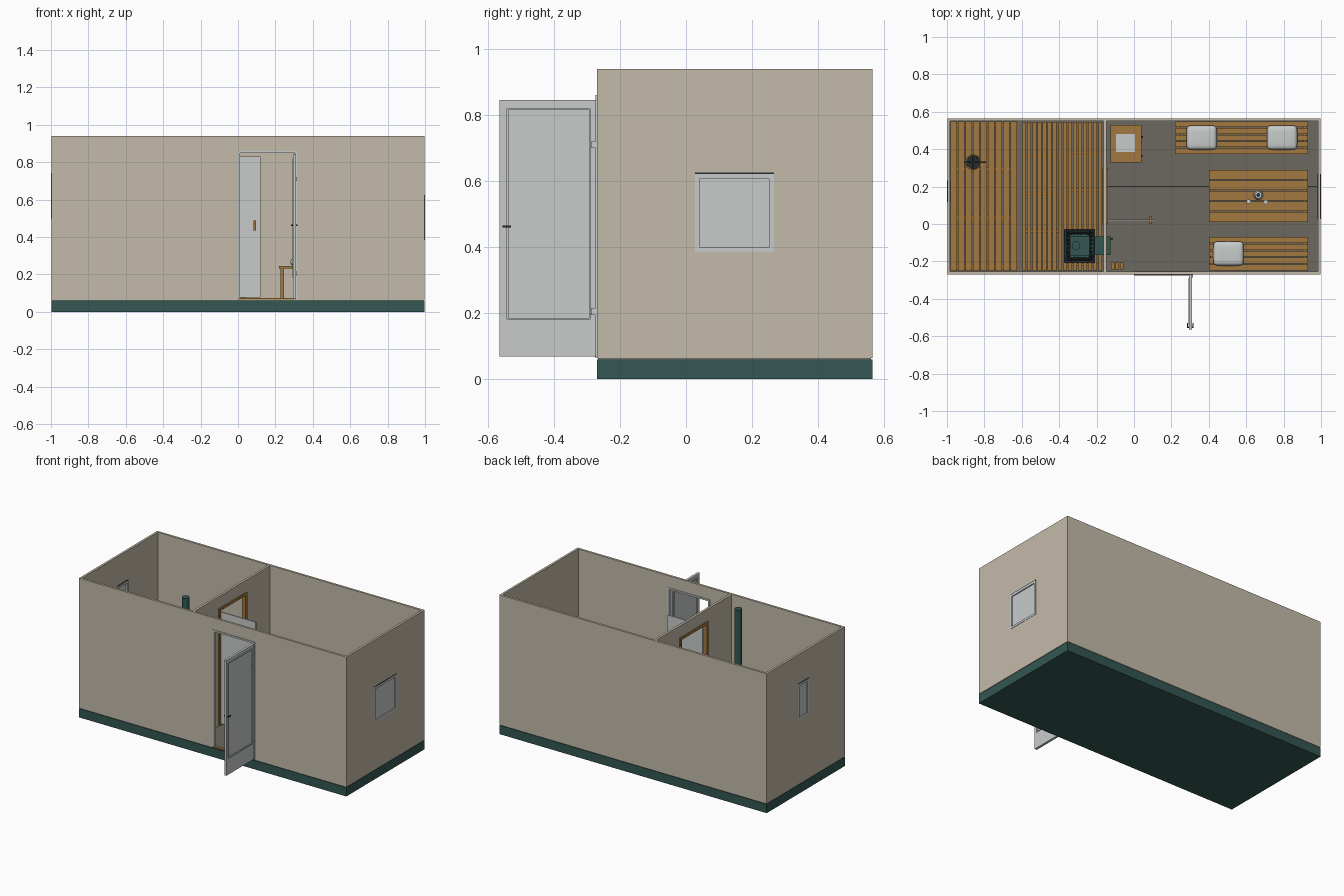
import bpy, bmesh, math, random
from mathutils import Vector, Matrix

if "Cube" in bpy.data.objects:
    bpy.data.objects.remove(bpy.data.objects["Cube"])

random.seed(4)

def material(name, rgb):
    m = bpy.data.materials.new(name)
    m.diffuse_color = (*rgb, 1)
    m.use_nodes = True
    m.node_tree.nodes["Principled BSDF"].inputs["Base Color"].default_value = m.diffuse_color
    return m

BEIGE = material("beige_wall", (0.55, 0.50, 0.40))
GREEN = material("dark_green", (0.034, 0.095, 0.084))
LIGHT = material("light_grey", (0.58, 0.60, 0.60))
WOOD = material("wood", (0.37, 0.19, 0.05))
FLOOR = material("floor_grey", (0.145, 0.14, 0.115))
DARK = material("charcoal", (0.02, 0.025, 0.025))

def finish(name, bm, mat, smooth=False):
    bmesh.ops.recalc_face_normals(bm, faces=bm.faces)
    me = bpy.data.meshes.new(name)
    bm.to_mesh(me)
    bm.free()
    me.materials.append(mat)
    ob = bpy.data.objects.new(name, me)
    bpy.context.collection.objects.link(ob)
    if smooth:
        bpy.context.view_layer.objects.active = ob
        bpy.ops.object.select_all(action='DESELECT')
        ob.select_set(True)
        bpy.ops.object.shade_smooth_by_angle()
    return ob

def boxes(name, mat, *spans):
    """One object from boxes given as (x0, x1, y0, y1, z0, z1)."""
    bm = bmesh.new()
    for x0, x1, y0, y1, z0, z1 in spans:
        mtx = Matrix.Translation(((x0 + x1) / 2, (y0 + y1) / 2, (z0 + z1) / 2)) @ \
            Matrix.Diagonal((x1 - x0, y1 - y0, z1 - z0, 1))
        bmesh.ops.create_cube(bm, size=1, matrix=mtx)
    return finish(name, bm, mat)

def tube(name, mat, x, y, z0, z1, r0, r1=None, seg=24):
    bm = bmesh.new()
    bmesh.ops.create_cone(bm, cap_ends=True, segments=seg, radius1=r0,
                          radius2=r0 if r1 is None else r1, depth=z1 - z0,
                          matrix=Matrix.Translation((x, y, (z0 + z1) / 2)))
    return finish(name, bm, mat, True)

def cut(ob, *spans):
    for i, s in enumerate(spans):
        c = boxes(f"{ob.name}_cutter_{i}", DARK, s)
        c.hide_render = True
        c.hide_set(True)
        mod = ob.modifiers.new("opening", 'BOOLEAN')
        mod.operation, mod.solver, mod.object = 'DIFFERENCE', 'EXACT', c

def frame_yz(x0, x1, y0, y1, z0, z1, w):
    """Four bars around a rectangle lying across x."""
    return [(x0, x1, y0, y0 + w, z0, z1), (x0, x1, y1 - w, y1, z0, z1),
            (x0, x1, y0 + w, y1 - w, z0, z0 + w), (x0, x1, y0 + w, y1 - w, z1 - w, z1)]

def slats(a0, a1, n, gap):
    pitch = (a1 - a0 + gap) / n
    return [(a0 + i * pitch, a0 + (i + 1) * pitch - gap) for i in range(n)]

XW, Y0, Y1, T, FZ, TOP = 0.998, -0.27, 0.565, 0.015, 0.066, 0.94

# Base, floor and outer walls
boxes("base", GREEN, (-XW, XW, Y0, Y1, 0, 0.06))
boxes("floor", FLOOR, (-XW + .004, XW - .004, Y0 + .004, Y1 - .004, 0.06, FZ))
boxes("floor_seam", DARK, (-0.145, XW - T, 0.197, 0.203, FZ, FZ + .001))
walls = boxes("walls", BEIGE, (-XW, XW, Y0, Y1, 0.064, TOP))
cut(walls, (-XW + T, XW - T, Y0 + T, Y1 - T, 0, 1.1),
    (0.01, 0.305, Y0 - .1, Y0 + .1, 0.07, 0.85),
    (0.9, 1.1, 0.035, 0.26, 0.39, 0.615),
    (-1.1, -0.9, 0.125, 0.225, 0.505, 0.735))

# Partition with a framed opening
partition = boxes("partition", BEIGE, (-0.162, -0.146, Y0 + T, Y1 - T, FZ, TOP - .002))
cut(partition, (-0.3, 0, 0.015, 0.285, 0.07, 0.84))
boxes("inner_door_frame", WOOD, *frame_yz(-0.168, -0.14, 0.0, 0.30, FZ, 0.858, 0.018))
boxes("inner_glass_door", LIGHT, (-0.14, 0.12, 0.016, 0.024, 0.078, 0.832))
boxes("inner_door_handle", WOOD, (0.083, 0.097, 0.0, 0.04, 0.435, 0.49))

# Windows
for side, y0, y1, z0, z1 in ((1, 0.028, 0.266, 0.385, 0.622), (-1, 0.118, 0.232, 0.50, 0.74)):
    tag = "right" if side > 0 else "left"
    def sx(a, b): return tuple(sorted((side * a, side * b)))
    boxes(f"{tag}_window_frame", LIGHT, *frame_yz(*sx(0.978, 1.0), y0, y1, z0, z1, 0.014))
    boxes(f"{tag}_window_pane", LIGHT, (*sx(0.988, 0.993), y0 + .01, y1 - .01, z0 + .01, z1 - .01))
    boxes(f"{tag}_window_drip", DARK, (*sx(0.98, 1.0), y0, y1, z1, z1 + .004))

# Entrance frame, threshold and open door
boxes("entrance_frame", LIGHT,
      (0.0, 0.011, Y0 - .004, Y0 + T + .004, FZ, 0.86), (0.304, 0.316, Y0 - .004, Y0 + T + .004, FZ, 0.86),
      (0.011, 0.304, Y0 - .004, Y0 + T + .004, 0.849, 0.86))
boxes("threshold", WOOD, (0.0, 0.31, Y0 - .005, Y0 + T, FZ, 0.074))
boxes("entrance_door", LIGHT,
      (0.293, 0.309, -0.565, -0.548, 0.068, 0.845), (0.293, 0.309, -0.284, -0.272, 0.068, 0.845),
      (0.293, 0.309, -0.548, -0.284, 0.068, 0.175), (0.293, 0.309, -0.548, -0.284, 0.825, 0.845))
boxes("entrance_door_panel", LIGHT, (0.297, 0.305, -0.55, -0.282, 0.17, 0.83))
boxes("entrance_door_beading", LIGHT, *frame_yz(0.292, 0.310, -0.543, -0.289, 0.18, 0.82, 0.005))
boxes("entrance_door_handle", DARK, (0.284, 0.318, -0.556, -0.549, 0.459, 0.466),
      (0.284, 0.288, -0.556, -0.53, 0.459, 0.466), (0.314, 0.318, -0.556, -0.53, 0.459, 0.466))
boxes("entrance_hinges", LIGHT, *[(0.309, 0.315, -0.287, -0.272, z, z + .02) for z in (0.195, 0.70)])

# Sauna bench with slats along its length
boxes("sauna_bench_slats", WOOD,
      *[(a, b, -0.25, 0.548, 0.30, 0.315) for a, b in slats(-0.982, -0.625, 9, 0.006)])
boxes("sauna_bench_frame", WOOD,
      *[(-0.98, -0.63, y, y + .025, 0.27, 0.30) for y in (-0.24, 0.02, 0.28, 0.515)],
      *[(x, x + .025, y, y + .025, FZ, 0.27) for x in (-0.975, -0.66) for y in (-0.24, 0.02, 0.28, 0.515)])

# Duckboards on the sauna floor
for name, xa, xb, ys in (("left", -0.598, -0.386, (-0.245, -0.045, 0.155, 0.355)),
                         ("right", -0.38, -0.17, (-0.225, -0.025, 0.175, 0.375))):
    boxes(f"{name}_duckboard", WOOD,
          *[(a, b, -0.248, 0.546, 0.078, 0.088) for a, b in slats(xa, xb, 8, 0.006)],
          *[(xa, xb, y, y + .015, FZ, 0.078) for y in ys])

# Stove with stones, flue and firebox through the partition
boxes("stove_body", GREEN, (-0.368, -0.214, -0.202, -0.032, 0.088, 0.34))
boxes("stove_rim", DARK, (-0.374, -0.208, -0.208, -0.196, 0.33, 0.365), (-0.374, -0.208, -0.038, -0.026, 0.33, 0.365),
      (-0.374, -0.362, -0.196, -0.038, 0.33, 0.365), (-0.22, -0.208, -0.196, -0.038, 0.33, 0.365))
boxes("stove_core", GREEN, (-0.342, -0.238, -0.168, -0.066, 0.33, 0.36))
bm = bmesh.new()
for i in range(8):
    t = -0.075 + 0.15 * i / 7
    for px, py in ((t * .85, -0.07), (t * .85, 0.07), (-0.06, t), (0.06, t)):
        pos = Vector((-0.291 + px, -0.117 + py, 0.348 + random.uniform(0, .008)))
        rot = Matrix.Rotation(random.uniform(0, 3), 4, 'Z')
        bmesh.ops.create_icosphere(bm, subdivisions=1, radius=random.uniform(.009, .013),
                                   matrix=Matrix.Translation(pos) @ rot)
finish("stove_stones", bm, DARK)
tube("stove_flue", GREEN, -0.31, -0.115, 0.34, 0.938, 0.023)
boxes("stove_tunnel", GREEN, (-0.214, -0.14, -0.165, -0.068, 0.10, 0.29))
boxes("firebox_door", GREEN, (-0.14, -0.125, -0.165, -0.068, 0.10, 0.29))
boxes("firebox_handle", DARK, (-0.125, -0.112, -0.083, -0.075, 0.17, 0.22))

# Firewood stack beside the stove
boxes("firewood", WOOD, *[(-0.122 + i * .023, -0.102 + i * .023, -0.242, -0.207, FZ + j * .022, FZ + .019 + j * .022)
                          for i in range(3) for j in range(5)])

# Water bucket and ladle
bm = bmesh.new()
rings = []
for r, z in ((0.0, 0.316), (0.034, 0.316), (0.042, 0.385), (0.037, 0.385), (0.031, 0.325), (0.0, 0.325)):
    rings.append(bm.verts.new((r, 0, z)))
edges = [bm.edges.new(p) for p in zip(rings, rings[1:])]
bmesh.ops.spin(bm, geom=rings + edges, cent=(0, 0, 0), axis=(0, 0, 1), angle=math.tau, steps=20)
bmesh.ops.remove_doubles(bm, verts=bm.verts, dist=1e-4)
bmesh.ops.translate(bm, verts=bm.verts, vec=(-0.86, 0.33, 0))
finish("bucket", bm, WOOD, True)
for z, r in ((0.335, 0.0372), (0.37, 0.0412)):
    tube("bucket_hoop", DARK, -0.86, 0.33, z, z + .008, r).scale = (1, 1, 1)
boxes("ladle", DARK, (-0.91, -0.79, 0.327, 0.334, 0.386, 0.391), (-0.864, -0.858, 0.288, 0.372, 0.386, 0.391))

# Table and benches with slatted tops
def slatted(name, x0, x1, y0, y1, z, n):
    boxes(f"{name}_top", WOOD, *[(x0, x1, a, b, z - .012, z) for a, b in slats(y0, y1, n, 0.005)])
    legs = [(x, x + .018, y, y + .018, FZ, z - .03) for x in (x0 + .008, x1 - .026) for y in (y0 + .008, y1 - .026)]
    rails = [(x, x + .018, y0 + .008, y1 - .008, z - .03, z - .012) for x in (x0 + .008, x1 - .026)]
    boxes(f"{name}_frame", WOOD, *legs, *rails)

slatted("table", 0.40, 0.93, 0.012, 0.29, 0.36, 5)
slatted("back_bench", 0.22, 0.93, 0.375, 0.548, 0.245, 5)
slatted("front_bench", 0.40, 0.93, -0.248, -0.07, 0.245, 5)

# Cushions
for i, (x, y) in enumerate(((0.362, 0.462), (0.792, 0.462), (0.505, -0.158))):
    c = boxes(f"cushion_{i + 1}", LIGHT, (x - .082, x + .082, y - .066, y + .066, 0.243, 0.292))
    b = c.modifiers.new("soften", 'BEVEL')
    b.width, b.segments = 0.023, 3
    s = c.modifiers.new("round", 'SUBSURF')
    s.levels = s.render_levels = 1
    for p in c.data.polygons:
        p.use_smooth = True

# Tableware
tube("jug", LIGHT, 0.665, 0.155, 0.36, 0.43, 0.026, 0.018)
tube("jug_lid", DARK, 0.665, 0.155, 0.43, 0.434, 0.010)
for x, y in ((0.613, 0.12), (0.705, 0.117)):
    tube("cup", LIGHT, x, y, 0.36, 0.388, 0.009, 0.012)

# Wooden cabinet with a pale top plate
boxes("cabinet", WOOD, (-0.125, 0.04, 0.33, 0.53, FZ, 0.33))
boxes("cabinet_top_plate", LIGHT, (-0.095, 0.005, 0.385, 0.48, 0.33, 0.336))
boxes("cabinet_knobs", DARK, (0.04, 0.048, 0.36, 0.37, 0.24, 0.25), (0.04, 0.048, 0.46, 0.47, 0.24, 0.25))
